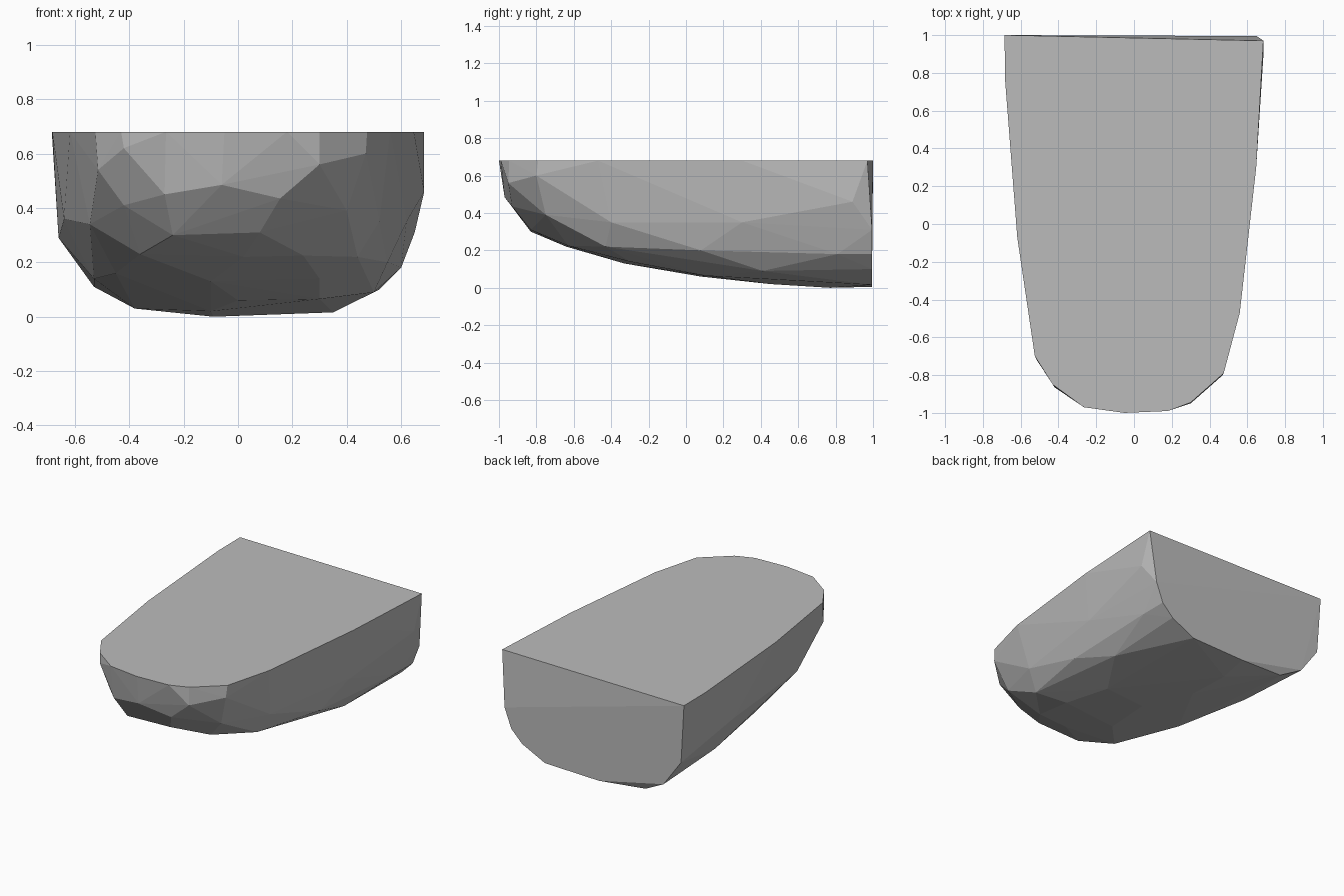
import bpy
import bmesh
import math

TOP = 0.68

# Flat deck outline (x, y)
deck = [(-0.685, 1.0), (0.685, 0.97), (-0.683, 0.77), (0.647, 0.3),
        (-0.618, -0.07), (0.56, -0.47), (-0.525, -0.7), (0.475, -0.79),
        (-0.43, -0.85), (0.3, -0.945), (-0.265, -0.97), (0.18, -0.99),
        (-0.05, -1.0)]

# Flat rear end, below the deck (x, z)
rear = [(-0.66, 0.29), (-0.53, 0.11), (-0.05, 0.005), (0.35, 0.016),
        (0.52, 0.1), (0.6, 0.18), (0.65, 0.31)]

# Faceted rounded nose (x, y, z)
nose = [(0.47, -0.8, 0.6), (0.3, -0.95, 0.56), (0.155, -0.93, 0.435),
        (-0.06, -0.97, 0.485), (-0.27, -0.93, 0.45), (-0.42, -0.865, 0.62),
        (-0.515, -0.72, 0.54), (-0.42, -0.76, 0.41), (-0.24, -0.83, 0.3),
        (0.08, -0.83, 0.31), (0.4, -0.75, 0.39), (-0.36, -0.62, 0.23),
        (0.02, -0.64, 0.22), (0.24, -0.63, 0.225)]

# Faceted sides and belly (x, y, z)
belly = [(-0.545, -0.4, 0.34), (0.52, -0.4, 0.35), (0.44, -0.43, 0.22),
         (-0.1, -0.33, 0.13), (0.3, -0.3, 0.14), (-0.45, -0.1, 0.16),
         (0.55, 0.08, 0.2), (0.0, 0.08, 0.06), (0.3, 0.1, 0.065),
         (0.62, 0.3, 0.35), (-0.64, 0.4, 0.36), (-0.53, 0.45, 0.14),
         (0.5, 0.41, 0.09), (-0.1, 0.45, 0.02), (-0.38, 0.97, 0.03),
         (-0.09, 0.77, 0.0), (0.6, 0.81, 0.18), (0.685, 0.89, 0.46)]

points = [(x, y, TOP) for x, y in deck]
points += [(x, 0.995, z) for x, z in rear]
points += nose + belly

# Wrap the points in one closed faceted solid
bm = bmesh.new()
for p in points:
    bm.verts.new(p)
hull = bmesh.ops.convex_hull(bm, input=bm.verts)
loose = {g for g in hull["geom_interior"] + hull["geom_unused"]
         if isinstance(g, bmesh.types.BMVert)}
bmesh.ops.delete(bm, geom=list(loose), context='VERTS')
bmesh.ops.dissolve_limit(bm, angle_limit=math.radians(0.5),
                         verts=bm.verts, edges=bm.edges)
bmesh.ops.recalc_face_normals(bm, faces=bm.faces)

mesh = bpy.data.meshes.new("faceted_body")
bm.to_mesh(mesh)
bm.free()

grey = bpy.data.materials.new("stone grey")
grey.diffuse_color = (0.5, 0.5, 0.5, 1)
mesh.materials.append(grey)

body = bpy.data.objects.new("faceted_body", mesh)
bpy.context.collection.objects.link(body)
